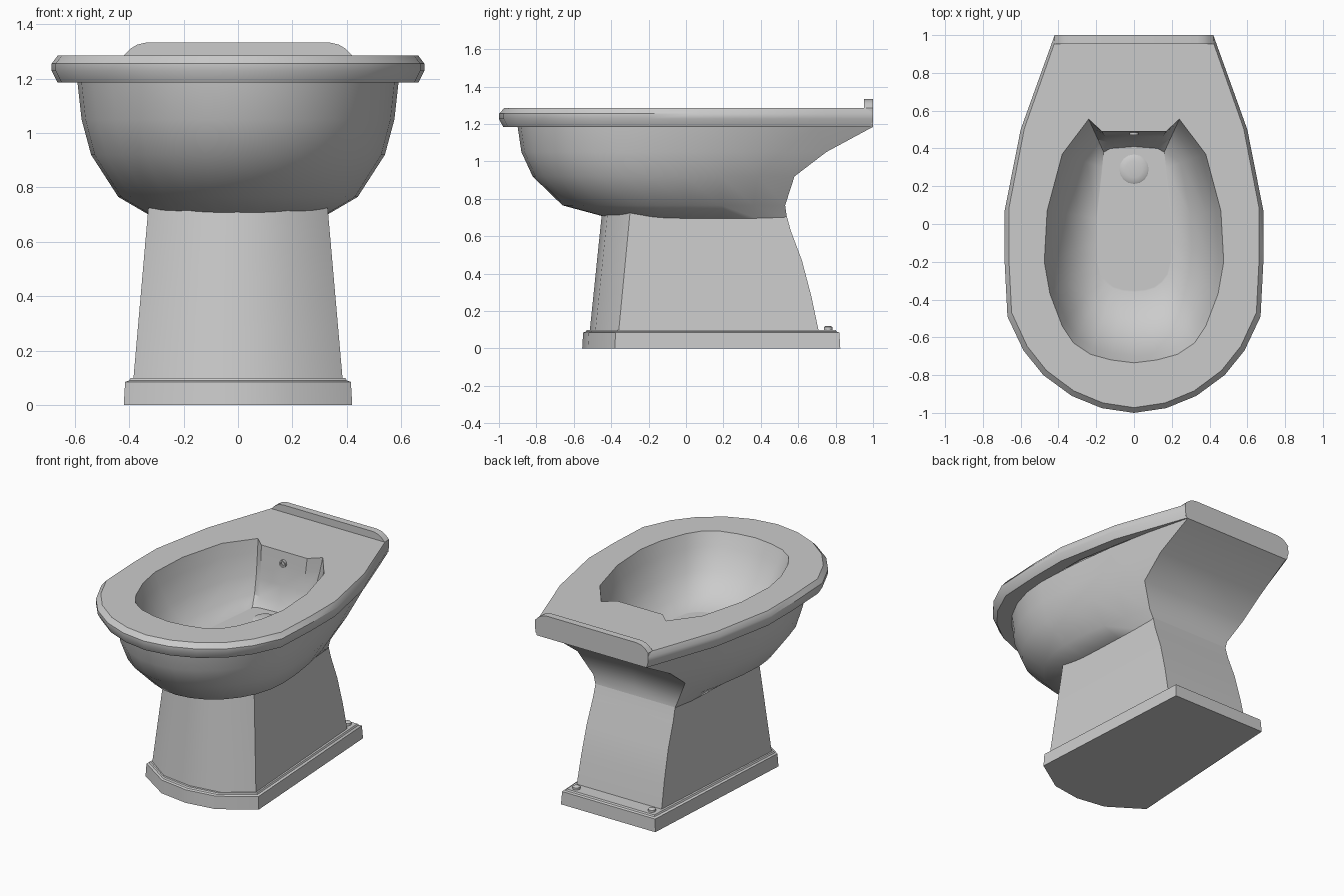
import bpy, bmesh, math

if "Cube" in bpy.data.objects:
    bpy.data.objects.remove(bpy.data.objects["Cube"])


def finish(name, bm, angle=32):
    bmesh.ops.recalc_face_normals(bm, faces=bm.faces)
    me = bpy.data.meshes.new(name)
    bm.to_mesh(me)
    bm.free()
    ob = bpy.data.objects.new(name, me)
    bpy.context.collection.objects.link(ob)
    bpy.ops.object.select_all(action='DESELECT')
    ob.select_set(True)
    bpy.context.view_layer.objects.active = ob
    bpy.ops.object.shade_smooth_by_angle(angle=math.radians(angle))
    return ob


def full(half):
    """Mirror a half outline that starts and ends on x = 0."""
    return half + [(-x, y) for x, y in reversed(half[1:-1])]


def loft(name, levels, cap_start=False, cap_end=False, angle=32):
    """Skin a stack of (half outline, z) levels."""
    bm = bmesh.new()
    rings = [[bm.verts.new((x, y, z)) for x, y in full(h)] for h, z in levels]
    n = len(rings[0])
    for a, b in zip(rings, rings[1:]):
        for i in range(n):
            j = (i + 1) % n
            bm.faces.new((a[i], a[j], b[j], b[i]))
    if cap_start:
        bm.faces.new(rings[0])
    if cap_end:
        bm.faces.new(rings[-1])
    return finish(name, bm, angle)


def lathe(name, profile, segs, loc, axis='Z'):
    """Revolve an (r, h) profile about z, or about -y."""
    bm = bmesh.new()
    rings = []
    for r, h in profile:
        ring = []
        for i in range(segs):
            a = 2 * math.pi * i / segs
            c, s = r * math.cos(a), r * math.sin(a)
            p = (c, s, h) if axis == 'Z' else (c, -h, s)
            ring.append(bm.verts.new([u + v for u, v in zip(p, loc)]))
        rings.append(ring)
    for a, b in zip(rings, rings[1:]):
        for i in range(segs):
            j = (i + 1) % segs
            bm.faces.new((a[i], a[j], b[j], b[i]))
    bm.faces.new(rings[-1])
    return finish(name, bm, 40)


# Rim and basin: outer edge, hole and floor outlines share a vertex count
outer = [(0, -1), (.17, -.975), (.33, -.91), (.48, -.80), (.585, -.67), (.67, -.49),
         (.685, -.2), (.685, .07), (.60, .5), (.51, .75), (.42, 1), (0, 1)]
hole = [(0, -.735), (.12, -.72), (.23, -.69), (.32, -.63), (.38, -.54), (.445, -.37),
        (.475, -.2), (.46, .07), (.38, .37), (.24, .555), (.17, .49), (0, .49)]
floor = [(0, -.36), (.06, -.355), (.11, -.34), (.15, -.31), (.18, -.27), (.198, -.2),
         (.2, -.1), (.2, .03), (.17, .3), (.16, .38), (.125, .40), (0, .41)]


def inset(sx, sy):
    return [(x * sx, 1 - (1 - y) * sy) for x, y in outer]


def mix(t):
    return [(a + (c - a) * t, b + (d - b) * t) for (a, b), (c, d) in zip(hole, floor)]


flat = [(x * .98, y * .98) for x, y in floor]
loft("rim_and_basin", [
    (inset(.85, .9), 1.185), (inset(.968, .989), 1.185), (outer, 1.228), (outer, 1.255),
    (inset(.967, .986), 1.285), (hole, 1.285), (mix(.1), 1.2), (mix(.3), 1.07),
    (mix(.62), .965), (floor, .91), (flat, .91)], cap_end=True, angle=34)


# Outer bowl: rounded front, sides easing to a flat back
def bowl_half(yf, w, yw, yb, bw):
    pts = []
    for i in range(8):
        a = math.pi / 2 * i / 7
        pts.append((w * math.sin(a), yw + (yf - yw) * math.cos(a)))
    for i in range(1, 5):
        t = i / 4
        pts.append((w - (w - bw) * t ** 1.8, yw + (yb - yw) * t))
    return pts + [(0, yb)]


loft("bowl", [
    (bowl_half(-.90, .59, -.2, 1.0, .40), 1.185),
    (bowl_half(-.88, .575, -.2, .75, .41), 1.05),
    (bowl_half(-.82, .54, -.2, .58, .40), .92),
    (bowl_half(-.66, .44, -.15, .53, .315), .765),
    (bowl_half(-.40, .32, -.1, .54, .29), .695)], cap_end=True, angle=42)


# Pedestal: faceted front, sides tapering to a curved back
def pedestal_half(z, yb):
    t = (z - .09) / .63
    w, ys, yf = .385 - .055 * t, -.36 + .06 * t, -.515 + .065 * t
    return [(0, yf), (w * .55, yf + .03), (w, ys), (.315 - .02 * t, yb), (0, yb)]


loft("pedestal", [(pedestal_half(z, yb), z) for z, yb in
                  [(.09, .71), (.28, .67), (.47, .62), (.63, .56), (.74, .53)]],
     cap_end=True, angle=36)


# Floor plinth, narrower at the back
def plinth_half(d):
    return [(0, -.555 + d), (.2, -.525 + d), (.42 - d, -.38 + d * .6),
            (.35 - d, .825 - d), (0, .825 - d)]


loft("plinth", [(plinth_half(0), 0), (plinth_half(.005), .085),
                (plinth_half(.02), .09), (plinth_half(.025), .1)],
     cap_start=True, cap_end=True, angle=30)

# Raised ledge along the back edge
bm = bmesh.new()
prof = [(.415, 1.2), (.42, 1.285), (.395, 1.31), (.37, 1.325), (.335, 1.333)]
prof += [(-x, z) for x, z in reversed(prof)]
face = bm.faces.new([bm.verts.new((x, .953, z)) for x, z in prof])
ext = bmesh.ops.extrude_face_region(bm, geom=[face])
for v in ext['geom']:
    if isinstance(v, bmesh.types.BMVert):
        v.co.y = 1.0
finish("back_ledge", bm)

# Fixing bolts, drain cap and water inlet
for side, x in (("left", -.28), ("right", .28)):
    lathe("bolt_" + side, [(.024, 0), (.024, .016), (.015, .022)], 10, (x, .76, .098))
lathe("drain_cap", [(.078, 0), (.07, .005), (.045, .009), (.015, .011)], 16, (0, .29, .91))
lathe("water_inlet", [(.024, -.01), (.024, .012), (.014, .012), (.014, .002)], 12,
      (0, .482, 1.21), axis='Y')
